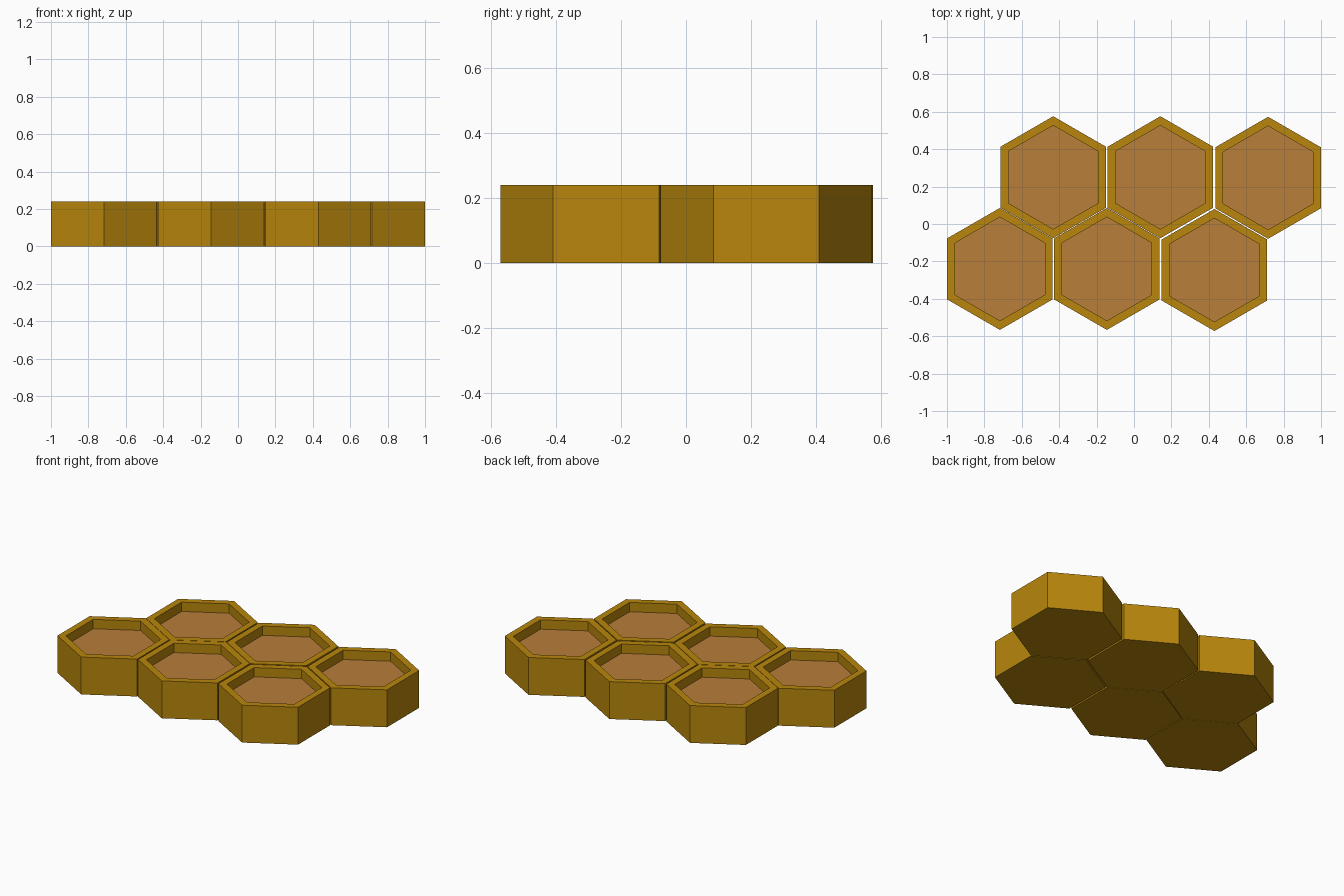
import bpy, bmesh, math

if "Cube" in bpy.data.objects:
    bpy.data.objects.remove(bpy.data.objects["Cube"])

R_OUT, R_IN = 0.326, 0.277   # outer and recess circumradius
H, FLOOR = 0.24, 0.18        # total height and recess floor height


def material(name, rgb):
    m = bpy.data.materials.new(name)
    m.diffuse_color = (*rgb, 1.0)
    m.use_nodes = True
    m.node_tree.nodes["Principled BSDF"].inputs["Base Color"].default_value = m.diffuse_color
    return m


gold = material("dark gold", (0.479, 0.238, 0.0035))
brown = material("honey brown", (0.479, 0.209, 0.042))


def ring(bm, radius, z):
    return [bm.verts.new((radius * math.sin(i * math.pi / 3),
                          -radius * math.cos(i * math.pi / 3), z)) for i in range(6)]


def hex_cell(name, x, y):
    # pointy-top hexagonal tray: base, outer wall, rim, inner wall, floor
    bm = bmesh.new()
    rings = [ring(bm, R_OUT, 0), ring(bm, R_OUT, H),
             ring(bm, R_IN, H), ring(bm, R_IN, FLOOR)]
    bm.faces.new(rings[0][::-1])
    for a, b in zip(rings, rings[1:]):
        for i in range(6):
            j = (i + 1) % 6
            bm.faces.new((a[i], a[j], b[j], b[i]))
    floor = bm.faces.new(rings[-1])
    floor.material_index = 1
    me = bpy.data.meshes.new(name)
    bm.to_mesh(me)
    bm.free()
    me.materials.append(gold)
    me.materials.append(brown)
    ob = bpy.data.objects.new(name, me)
    ob.location = (x, y, 0)
    bpy.context.collection.objects.link(ob)


# two staggered rows of three cells
rows = {
    "front_cell": [(-0.717, -0.24), (-0.145, -0.24), (0.43, -0.246)],
    "back_cell": [(-0.432, 0.25), (0.141, 0.25), (0.717, 0.247)],
}
for row, centres in rows.items():
    for n, (x, y) in enumerate(centres, 1):
        hex_cell(f"{row}_{n}", x, y)
